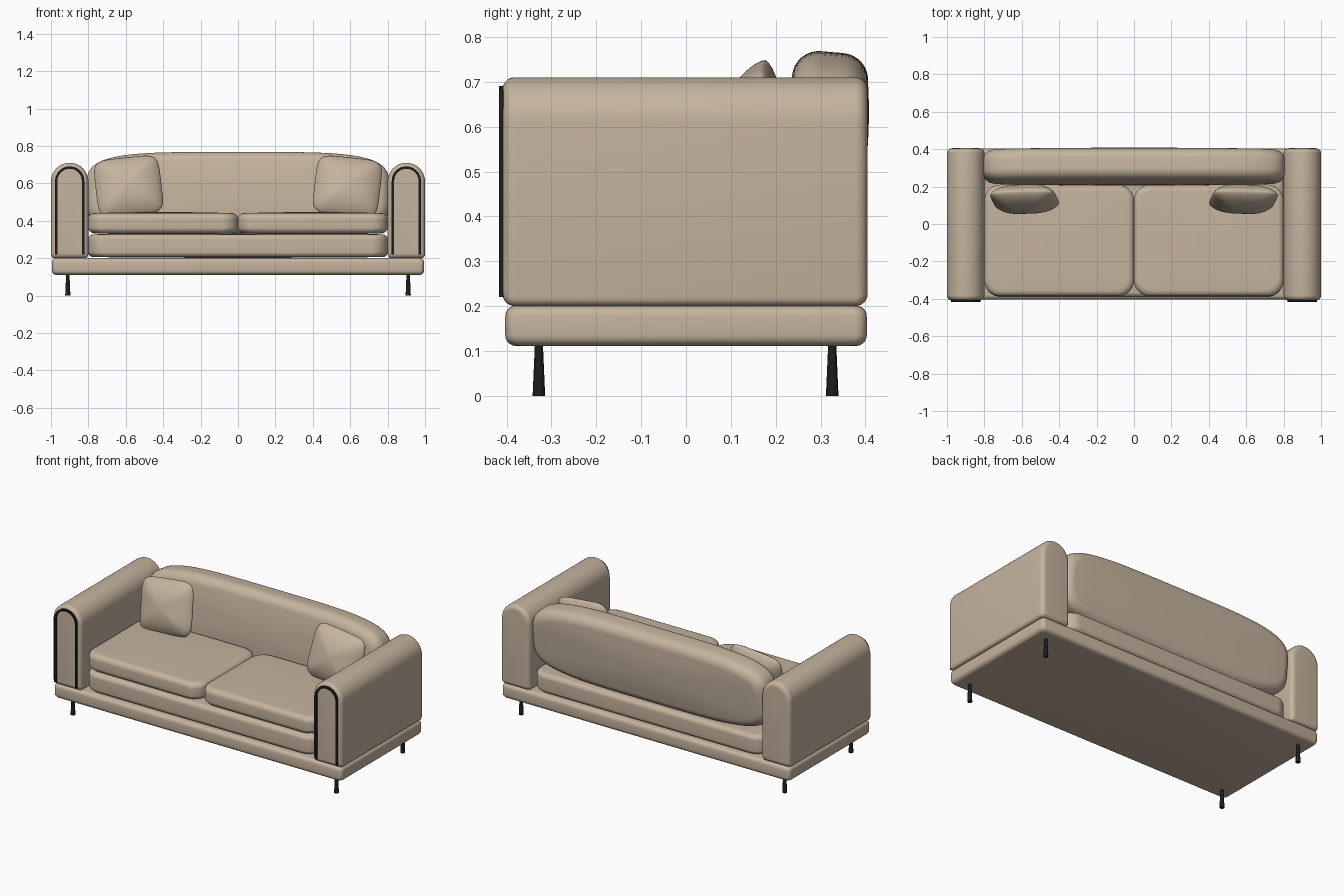
import bpy, bmesh, math
from mathutils import Matrix, Vector

if "Cube" in bpy.data.objects:
    bpy.data.objects.remove(bpy.data.objects["Cube"])


def material(name, rgb):
    m = bpy.data.materials.new(name)
    m.diffuse_color = (*rgb, 1)
    m.use_nodes = True
    m.node_tree.nodes["Principled BSDF"].inputs["Base Color"].default_value = m.diffuse_color
    return m


FABRIC = material("beige fabric", (0.56, 0.455, 0.345))
BLACK = material("black trim", (0.012, 0.012, 0.012))


def finish(name, bm, mat, matrix, angle=40):
    bmesh.ops.recalc_face_normals(bm, faces=bm.faces)
    bm.transform(matrix)
    if matrix.determinant() < 0:
        bmesh.ops.reverse_faces(bm, faces=bm.faces)
    me = bpy.data.meshes.new(name)
    bm.to_mesh(me)
    bm.free()
    me.materials.append(mat)
    me.shade_smooth()
    me.set_sharp_from_angle(angle=math.radians(angle))
    ob = bpy.data.objects.new(name, me)
    bpy.context.collection.objects.link(ob)
    return ob


def loft(name, outline, levels, mat, matrix, angle=40):
    """Stack scaled copies of an outline; levels are (scale x, scale y, height)."""
    bm = bmesh.new()
    rings = [[bm.verts.new((x * sx, y * sy, h)) for x, y in outline] for sx, sy, h in levels]
    n = len(outline)
    for a, b in zip(rings, rings[1:]):
        for i in range(n):
            bm.faces.new((a[i], a[(i + 1) % n], b[(i + 1) % n], b[i]))
    bm.faces.new(rings[0])
    bm.faces.new(rings[-1])
    return finish(name, bm, mat, matrix, angle)


def rounded_rect(hx, hy, r, seg=10):
    pts = []
    for k, (sx, sy) in enumerate(((1, 1), (-1, 1), (-1, -1), (1, -1))):
        for i in range(seg + 1):
            a = math.pi / 2 * (k + i / seg)
            pts.append((sx * (hx - r) + r * math.cos(a), sy * (hy - r) + r * math.sin(a)))
    return pts


def superellipse(hx, hy, n, count=96):
    def f(v):
        return math.copysign(abs(v) ** (2 / n), v)
    return [(hx * f(math.cos(2 * math.pi * i / count)), hy * f(math.sin(2 * math.pi * i / count)))
            for i in range(count)]


def soft_levels(hx, hy, half, r, puff=0.0, seg=8):
    """Rounded edge of radius r, then an optional crown of height puff."""
    up = []
    for i in range(seg + 1):
        a = math.pi / 2 * i / seg
        d = r * (1 - math.cos(a))
        up.append(((hx - d) / hx, (hy - d) / hy, half - r + r * math.sin(a)))
    if puff:
        ex, ey, _ = up[-1]
        for i in range(1, 9):
            s = 1 - i / 8.2
            up.append((ex * s, ey * s, half + puff * (1 - s * s)))
    return [(x, y, -h) for x, y, h in reversed(up)] + up


T = Matrix.Translation
UPRIGHT = Matrix.Rotation(math.pi / 2, 4, 'X')   # outline in x-z, height towards the front

# plinth
loft("base_plinth", rounded_rect(0.995, 0.403, 0.025, 5),
     soft_levels(0.995, 0.403, 0.045, 0.024, seg=5), FABRIC, T((0, 0, 0.156)))

# lower seat platform
loft("seat_platform", rounded_rect(0.80, 0.39, 0.09),
     soft_levels(0.80, 0.39, 0.061, 0.028, 0.004), FABRIC, T((0, 0, 0.267)))

# backrest, leaning slightly backwards
loft("backrest", superellipse(0.81, 0.222, 4.2),
     soft_levels(0.81, 0.222, 0.085, 0.06, 0.012), FABRIC,
     T((0, 0.307, 0.545)) @ Matrix.Rotation(math.radians(-5), 4, 'X') @ UPRIGHT)

# arm outline (x-z): small rounded bottom corners, half-round top
arm = [(0.1 * math.cos(math.pi * i / 24), 0.155 + 0.1 * math.sin(math.pi * i / 24)) for i in range(25)]
for cx, start in ((-0.08, math.pi), (0.08, 1.5 * math.pi)):
    arm += [(cx + 0.02 * math.cos(start + math.pi / 2 * i / 4),
             -0.235 + 0.02 * math.sin(start + math.pi / 2 * i / 4)) for i in range(5)]


def arch(r):
    return [(r, 0.22)] + [(r * math.cos(math.pi * i / 24), 0.613 + r * math.sin(math.pi * i / 24))
                          for i in range(25)] + [(-r, 0.22)]


for side, s in (("left", -1), ("right", 1)):
    mirror = Matrix.Scale(s, 4, Vector((1, 0, 0)))

    loft(side + "_arm", arm, soft_levels(0.1, 0.255, 0.407, 0.027), FABRIC,
         T((s * 0.9, -0.002, 0.455)) @ UPRIGHT)

    # dark piping on the arm front
    bm = bmesh.new()
    rows = [[bm.verts.new((x, y, z)) for x, z in arch(r)]
            for r, y in ((0.078, -0.395), (0.078, -0.417), (0.065, -0.417), (0.065, -0.395))]
    for k in range(4):
        a, b = rows[k], rows[(k + 1) % 4]
        for i in range(len(a) - 1):
            bm.faces.new((a[i], a[i + 1], b[i + 1], b[i]))
    for end in (0, -1):
        bm.faces.new([r[end] for r in rows])
    finish(side + "_arm_piping", bm, BLACK, T((s * 0.9, 0, 0)))

    # seat cushion
    loft(side + "_seat_cushion", rounded_rect(0.40, 0.298, 0.085),
         soft_levels(0.40, 0.298, 0.054, 0.032, 0.006), FABRIC, T((s * 0.40, -0.088, 0.387)))

    # throw pillow, tilted and leaning on the backrest
    up = [(c, c, 0.072 * (1 - c * c) ** 0.7)
          for c in (1, 0.985, 0.96, 0.92, 0.86, 0.78, 0.68, 0.56, 0.42, 0.28, 0.14, 0.04)]
    loft(side + "_throw_pillow", superellipse(0.176, 0.162, 5.5, 64),
         [(x, y, -h) for x, y, h in reversed(up[1:])] + up, FABRIC,
         mirror @ T((0.585, 0.133, 0.583)) @ Matrix.Rotation(math.radians(-15), 4, 'X')
         @ Matrix.Rotation(math.radians(6.5), 4, 'Y') @ UPRIGHT, 60)

    # tapered legs
    for end, y in (("front", -0.328), ("back", 0.326)):
        bm = bmesh.new()
        bmesh.ops.create_cone(bm, cap_ends=True, segments=16, radius1=0.014, radius2=0.009, depth=0.115)
        finish(f"{end}_{side}_leg", bm, BLACK, T((s * 0.91, y, 0.0575)))
